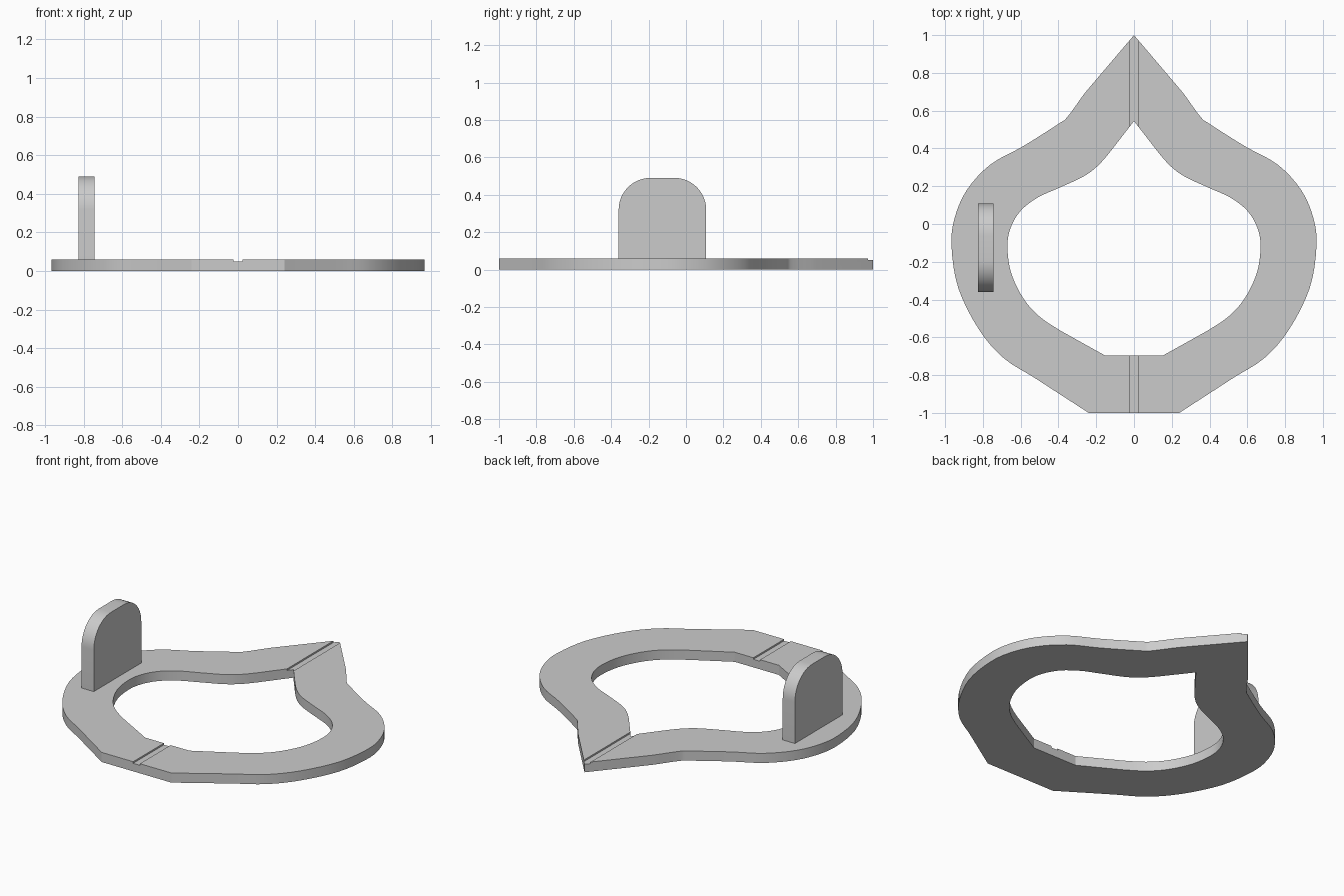
import bpy, bmesh, math
from mathutils import Vector

if "Cube" in bpy.data.objects:
    bpy.data.objects.remove(bpy.data.objects["Cube"])

OUTER = [(0, 1), (0.255, 0.70), (0.35, 0.57), (0.40, 0.53), (0.59, 0.41), (0.76, 0.315), (0.885, 0.18),
         (0.95, 0.03), (0.966, -0.12), (0.93, -0.34), (0.82, -0.56), (0.69, -0.71), (0.53, -0.812), (0.24, -1)]
INNER = [(0, 0.545), (0.13, 0.377), (0.195, 0.305), (0.27, 0.25), (0.40, 0.19), (0.51, 0.14), (0.60, 0.07),
         (0.653, -0.02), (0.67, -0.12), (0.65, -0.26), (0.585, -0.395), (0.50, -0.49), (0.38, -0.57), (0.152, -0.697)]
PLATE_H = 0.06


def smooth_path(pts, steps=4):
    """Catmull-Rom through the points, with straight first and last segments."""
    p = [Vector(q) for q in pts]
    out = [p[0]]
    for i in range(1, len(p) - 2):
        a, b, c, d = p[i - 1:i + 3]
        if i == 1:
            a = b - (b - a).normalized() * (c - b).length
        if i == len(p) - 3:
            d = c + (d - c).normalized() * (c - b).length
        for s in range(steps):
            t = s / steps
            out.append(0.5 * (2 * b + (c - a) * t + (2 * a - 5 * b + 4 * c - d) * t * t
                              + (3 * b - a - 3 * c + d) * t ** 3))
    return out + [p[-2], p[-1]]


def full_loop(pts):
    half = smooth_path(pts)
    return half + [Vector((-q.x, q.y)) for q in reversed(half[1:])]


def finish(name, bm):
    bmesh.ops.recalc_face_normals(bm, faces=bm.faces)
    mesh = bpy.data.meshes.new(name)
    bm.to_mesh(mesh)
    bm.free()
    ob = bpy.data.objects.new(name, mesh)
    bpy.context.collection.objects.link(ob)
    return ob


def shade(ob):
    bpy.ops.object.select_all(action='DESELECT')
    ob.select_set(True)
    bpy.context.view_layer.objects.active = ob
    bpy.ops.object.shade_smooth_by_angle(angle=math.radians(25))


# Flat ring with pointed end
bm = bmesh.new()
rings = [[bm.verts.new((q.x, q.y, z)) for q in full_loop(path)]
         for path, z in ((OUTER, 0), (OUTER, PLATE_H), (INNER, PLATE_H), (INNER, 0))]
n = len(rings[0])
for k in range(4):
    a, b = rings[k], rings[(k + 1) % 4]
    for i in range(n):
        j = (i + 1) % n
        bm.faces.new((a[i], a[j], b[j], b[i]))
ring = finish("ring_plate", bm)

# Centre groove cut across both ends of the ring
bm = bmesh.new()
bmesh.ops.create_cube(bm, size=1)
bmesh.ops.scale(bm, vec=(0.046, 2.4, 0.1), verts=bm.verts)
bmesh.ops.translate(bm, vec=(0, 0, 0.10), verts=bm.verts)
cutter = finish("groove_cutter", bm)
mod = ring.modifiers.new("groove", 'BOOLEAN')
mod.operation = 'DIFFERENCE'
mod.solver = 'EXACT'
mod.object = cutter
bpy.context.view_layer.objects.active = ring
bpy.ops.object.modifier_apply(modifier=mod.name)
bpy.data.objects.remove(cutter)
shade(ring)

# Upright tab with rounded top corners
Y0, Y1, TOP, R = -0.36, 0.108, 0.49, 0.17
profile = [(Y0, PLATE_H), (Y1, PLATE_H)]
for cy, start in ((Y1 - R, 0), (Y0 + R, 90)):
    for s in range(13):
        a = math.radians(start + 90 * s / 12)
        profile.append((cy + R * math.cos(a), TOP - R + R * math.sin(a)))
bm = bmesh.new()
face = bm.faces.new([bm.verts.new((-0.827, y, z)) for y, z in profile])
ext = bmesh.ops.extrude_face_region(bm, geom=[face], use_keep_orig=True)
bmesh.ops.translate(bm, vec=(0.084, 0, 0),
                    verts=[v for v in ext["geom"] if isinstance(v, bmesh.types.BMVert)])
shade(finish("upright_tab", bm))
